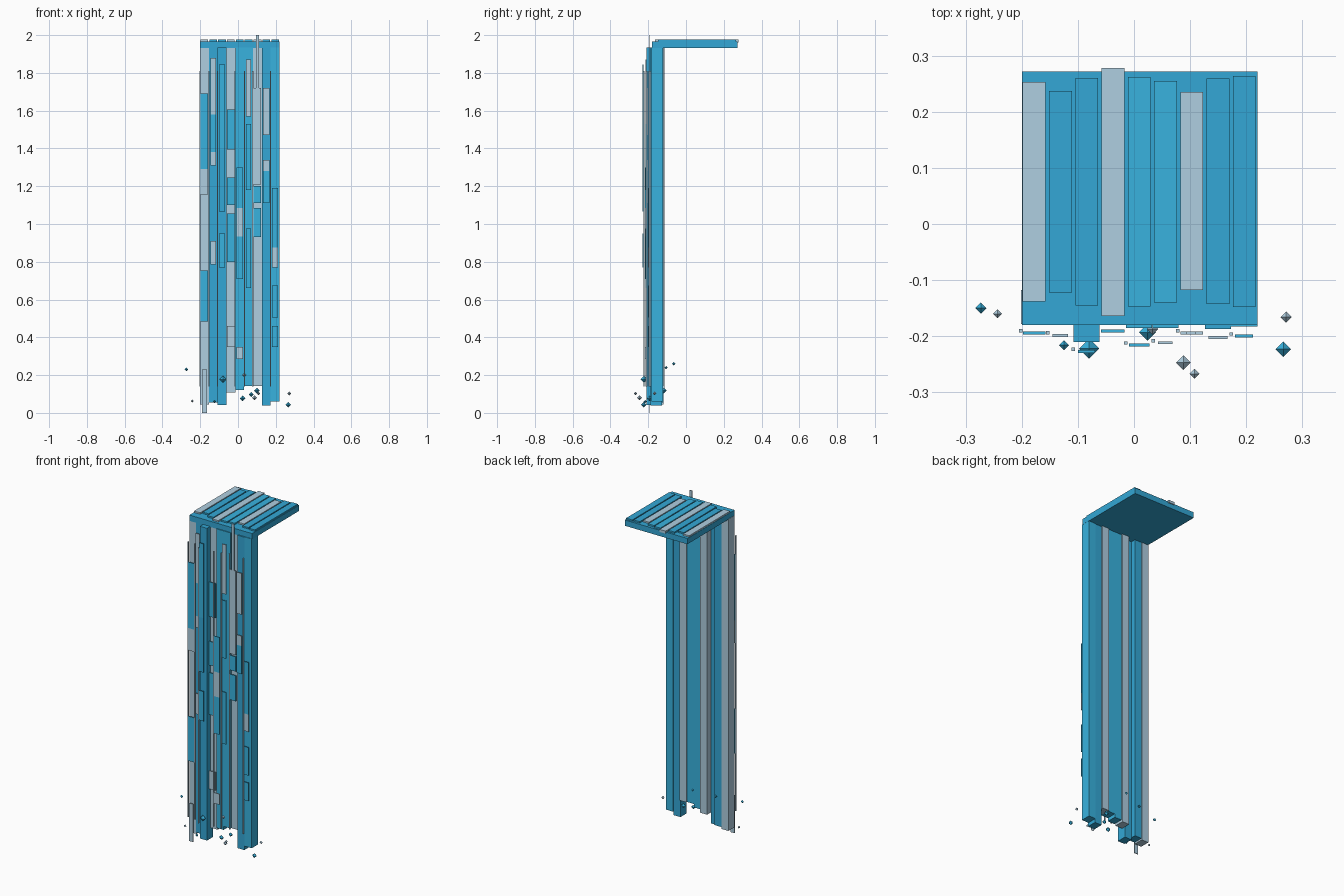
import bpy, bmesh
from mathutils import Matrix, Vector

def material(name, rgb):
    m = bpy.data.materials.new(name)
    m.diffuse_color = (*rgb, 1)
    return m

MATS = {'b': material("water_blue", (0.04, 0.45, 0.74)),
        'd': material("water_deep", (0.033, 0.39, 0.67)),
        'l': material("water_foam", (0.43, 0.62, 0.75))}

def finish(name, bm, mat):
    me = bpy.data.meshes.new(name)
    bm.to_mesh(me)
    bm.free()
    me.materials.append(MATS[mat])
    ob = bpy.data.objects.new(name, me)
    bpy.context.collection.objects.link(ob)

def box(name, x0, x1, y0, y1, z0, z1, mat):
    bm = bmesh.new()
    c = Vector((x0 + x1, y0 + y1, z0 + z1)) / 2
    size = Matrix.Diagonal((x1 - x0, y1 - y0, z1 - z0, 1))
    bmesh.ops.create_cube(bm, size=1, matrix=Matrix.Translation(c) @ size)
    finish(name, bm, mat)

def droplet(name, x, y, z, r, mat):
    bm = bmesh.new()
    tips = [bm.verts.new((x, y, z + s * r)) for s in (1, -1)]
    ring = [bm.verts.new((x + a * r, y + b * r, z)) for a, b in ((1, 0), (0, 1), (-1, 0), (0, -1))]
    for i in range(4):
        a, b = ring[i], ring[(i + 1) % 4]
        bm.faces.new((a, b, tips[0]))
        bm.faces.new((b, a, tips[1]))
    finish(name, bm, mat)

# Upper pool and its ripple strips
box("upper_pool", -0.20, 0.22, -0.18, 0.272, 1.932, 1.967, 'd')
RIPPLES = [(-0.138, 0.253, 'l'), (-0.122, 0.237, 'd'), (-0.145, 0.260, 'd'),
           (-0.164, 0.278, 'l'), (-0.147, 0.262, 'b'), (-0.140, 0.255, 'b'),
           (-0.118, 0.235, 'l'), (-0.143, 0.259, 'd'), (-0.148, 0.264, 'd')]
for i, (y0, y1, m) in enumerate(RIPPLES):
    x = -0.178 + i * 0.0468
    box(f"ripple_{i+1}", x - 0.0203, x + 0.0203, y0, y1, 1.96, 1.976, m)

# Falling columns: front y, bottom z, colour
COLUMNS = [(-0.178, 0.045, 'l'), (-0.180, 0.055, 'd'), (-0.210, 0.042, 'd'),
           (-0.175, 0.107, 'l'), (-0.185, 0.122, 'b'), (-0.185, 0.143, 'b'),
           (-0.178, 0.143, 'l'), (-0.187, 0.038, 'd'), (-0.183, 0.060, 'b')]
for i, (y, z, m) in enumerate(COLUMNS):
    x = -0.178 + i * 0.0468
    box(f"fall_column_{i+1}", x - 0.0233, x + 0.0233, y, y + 0.06, z, 1.935, m)

# Thin plates on the columns: half width, front y, then (bottom, top, colour)
PLATES = [
    (0.020, -0.197, [(1.29, 1.69, 'b'), (1.155, 1.29, 'l'), (0.485, 0.755, 'b')]),
    (0.014, -0.201, [(1.58, 1.88, 'l'), (1.38, 1.58, 'b'), (1.31, 1.38, 'l'), (0.785, 0.91, 'l')]),
    (0.015, -0.230, [(1.395, 1.845, 'b'), (1.065, 1.395, 'd'), (0.77, 0.95, 'b')]),
    (0.021, -0.193, [(1.395, 1.605, 'b'), (1.10, 1.245, 'b'), (0.80, 1.055, 'b'), (0.35, 0.46, 'l')]),
    (0.018, -0.218, [(1.085, 1.30, 'b'), (0.935, 1.085, 'l'), (0.71, 0.935, 'b'), (0.285, 0.35, 'l')]),
    (0.013, -0.214, [(1.57, 1.87, 'l'), (1.18, 1.53, 'b'), (0.785, 0.975, 'b'), (0.66, 0.785, 'b')]),
    (0.020, -0.197, [(1.21, 1.72, 'l'), (1.11, 1.20, 'b'), (0.93, 1.085, 'b')]),
    (0.017, -0.205, [(1.47, 1.72, 'l'), (1.28, 1.34, 'l'), (1.11, 1.28, 'b')]),
    (0.016, -0.202, [(0.875, 1.19, 'b'), (0.77, 0.875, 'l'), (0.505, 0.675, 'b'), (0.35, 0.46, 'b')])]
for i, (w, y, spans) in enumerate(PLATES):
    x = -0.178 + i * 0.0468
    for j, (z0, z1, m) in enumerate(spans):
        box(f"fall_plate_{i+1}_{j+1}", x - w, x + w, y, y + 0.005, z0, z1, m)

# Loose slivers at the lip and at the foot
box("lip_sliver", 0.094, 0.110, -0.197, -0.192, 1.72, 2.0, 'l')
box("foot_sliver", -0.191, -0.165, -0.197, -0.192, 0.0, 0.23, 'l')

# Fine water threads between the columns
for i, (x, y) in enumerate([(-0.202, -0.190), (-0.154, -0.194), (-0.108, -0.223), (-0.015, -0.212),
                            (0.034, -0.208), (0.078, -0.190), (0.173, -0.196)]):
    box(f"water_thread_{i+1}", x - 0.003, x + 0.003, y - 0.003, y + 0.003, 0.14, 1.81, 'l')

# Splash droplets
DROPS = [(-0.273, -0.15, 0.23, 0.010, 'b'), (-0.243, -0.16, 0.063, 0.008, 'l'),
         (-0.125, -0.105, 0.24, 0.009, 'b'), (-0.125, -0.216, 0.06, 0.009, 'b'),
         (-0.08, -0.222, 0.178, 0.018, 'b'), (0.033, -0.187, 0.20, 0.010, 'l'),
         (0.024, -0.193, 0.077, 0.015, 'b'), (0.07, -0.17, 0.098, 0.013, 'b'),
         (0.088, -0.247, 0.08, 0.013, 'l'), (0.10, -0.117, 0.118, 0.015, 'b'),
         (0.108, -0.267, 0.103, 0.009, 'l'), (0.271, -0.166, 0.103, 0.010, 'l'),
         (0.266, -0.223, 0.043, 0.014, 'b'), (0.0, -0.065, 0.26, 0.009, 'b')]
for i, d in enumerate(DROPS):
    droplet(f"droplet_{i+1}", *d)
